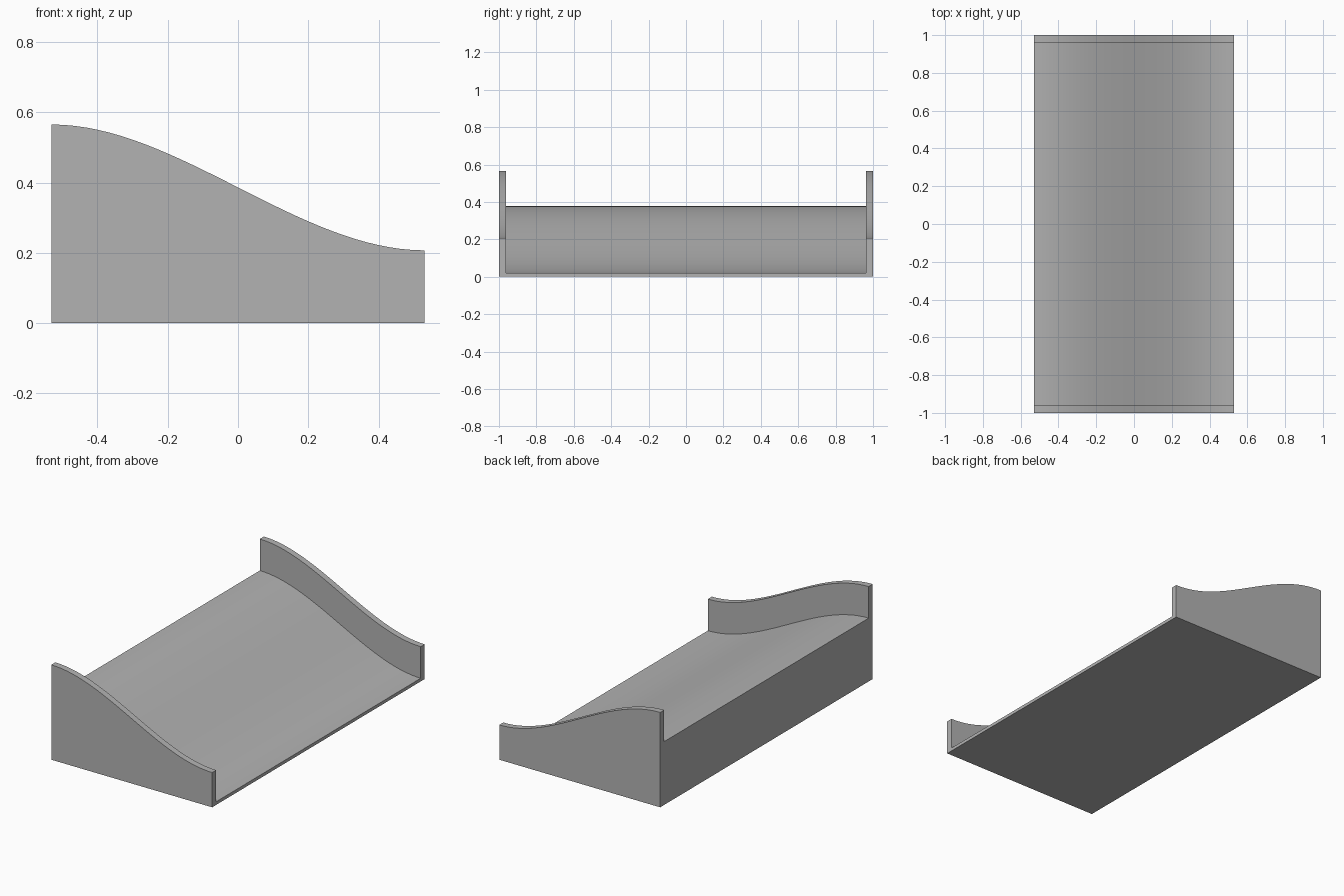
import bpy, bmesh, math

cube = bpy.data.objects.get("Cube")
if cube:
    bpy.data.objects.remove(cube, do_unlink=True)

HALF_W, HALF_L = 0.53, 1.0       # half extents in x and y
WALL = 0.038                     # side wall thickness
LOW, HIGH = 0.207, 0.565         # wall height at both ends
DROP = 0.188                     # ramp surface below the wall tops
STEPS = 32

grey = bpy.data.materials.new("plain_grey")
grey.use_nodes = True
colour = (0.45, 0.45, 0.45, 1)
grey.diffuse_color = colour
grey.node_tree.nodes["Principled BSDF"].inputs["Base Color"].default_value = colour


def section(u):
    """U-shaped cross-section at fraction u along the S-curved slope."""
    top = HIGH + (LOW - HIGH) * u * u * (3 - 2 * u)
    half = [(HALF_L, 0), (HALF_L, top), (HALF_L - WALL, top), (HALF_L - WALL, top - DROP)]
    return [(-y, z) for y, z in half] + half[::-1]


# Ramp with two side walls: loft the cross-section from the high to the low end
bm = bmesh.new()
rings = []
for i in range(STEPS + 1):
    u = i / STEPS
    x = HALF_W * (2 * u - 1)
    rings.append([bm.verts.new((x, y, z)) for y, z in section(u)])

for a, b in zip(rings, rings[1:]):
    for k in range(len(a)):
        n = (k + 1) % len(a)
        bm.faces.new((a[k], a[n], b[n], b[k]))
bm.faces.new(rings[0])
bm.faces.new(rings[-1])
bmesh.ops.recalc_face_normals(bm, faces=bm.faces)

mesh = bpy.data.meshes.new("curved_ramp")
bm.to_mesh(mesh)
bm.free()
mesh.materials.append(grey)
ramp = bpy.data.objects.new("curved_ramp", mesh)
bpy.context.collection.objects.link(ramp)

# Smooth slope, sharp corners
bpy.ops.object.select_all(action="DESELECT")
ramp.select_set(True)
bpy.context.view_layer.objects.active = ramp
bpy.ops.object.shade_smooth_by_angle(angle=math.radians(30))
